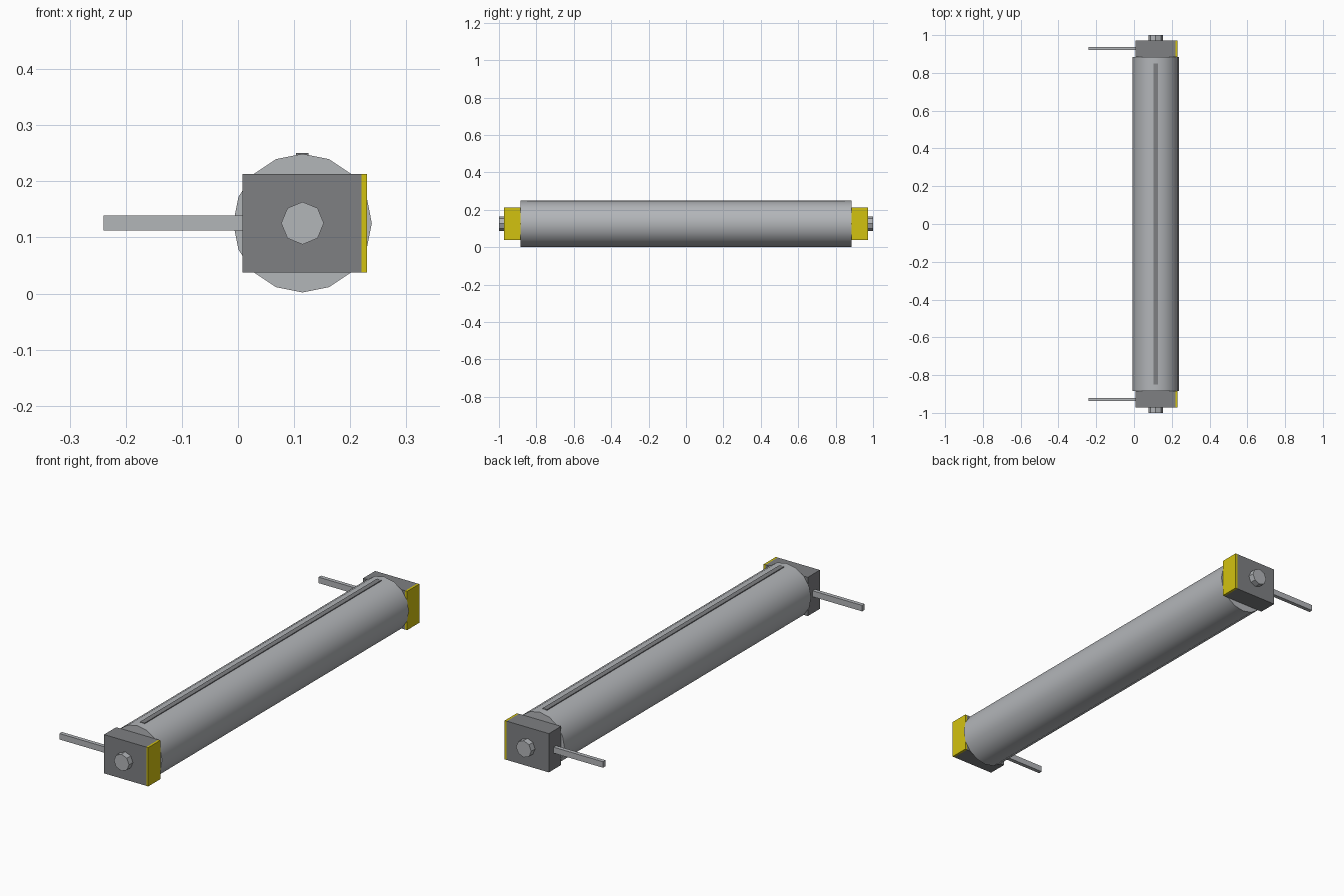
import bpy
import math

cube = bpy.data.objects.get("Cube")
if cube:
    bpy.data.objects.remove(cube, do_unlink=True)

AXIS_X, AXIS_Z = 0.115, 0.1255   # roller axis, parallel to y


def make_material(name, rgb):
    mat = bpy.data.materials.new(name)
    mat.use_nodes = True
    color = (*rgb, 1.0)
    mat.diffuse_color = color
    mat.node_tree.nodes["Principled BSDF"].inputs["Base Color"].default_value = color
    return mat


light_steel = make_material("light steel", (0.45, 0.465, 0.485))
dark_steel = make_material("dark steel", (0.21, 0.215, 0.225))
yellow = make_material("yellow paint", (0.65, 0.54, 0.005))


def box(name, low, high, mat):
    center = [(a + b) / 2 for a, b in zip(low, high)]
    bpy.ops.mesh.primitive_cube_add(size=1, location=center)
    obj = bpy.context.object
    obj.name = name
    obj.scale = [abs(b - a) for a, b in zip(low, high)]
    bpy.ops.object.transform_apply(location=False, rotation=False, scale=True)
    obj.data.materials.append(mat)
    return obj


def rod(name, sides, radius, y0, y1, mat):
    bpy.ops.mesh.primitive_cylinder_add(
        vertices=sides, radius=radius, depth=abs(y1 - y0),
        location=(AXIS_X, (y0 + y1) / 2, AXIS_Z), rotation=(math.pi / 2, 0, 0))
    obj = bpy.context.object
    obj.name = name
    obj.data.materials.append(mat)
    return obj


# Smooth roller body with a raised strip along the top
rod("roller_body", 16, 0.1235, -0.885, 0.885, light_steel)
bpy.ops.object.shade_smooth_by_angle(angle=math.radians(30))
box("top_strip", (0.103, -0.85, 0.235), (0.126, 0.85, 0.2505), dark_steel)

# Matching end fittings
for label, s in (("front", -1), ("back", 1)):
    z0, z1 = AXIS_Z - 0.088, AXIS_Z + 0.088
    box(f"{label}_end_block", (0.008, s * 0.885, z0), (0.22, s * 0.972, z1), dark_steel)
    box(f"{label}_yellow_plate", (0.22, s * 0.885, z0), (0.2298, s * 0.972, z1), yellow)
    box(f"{label}_side_bar", (-0.24, s * 0.92, AXIS_Z - 0.0135),
        (0.008, s * 0.938, AXIS_Z + 0.0135), light_steel)
    rod(f"{label}_axle_bolt", 8, 0.038, s * 0.96, s * 1.0, light_steel)
